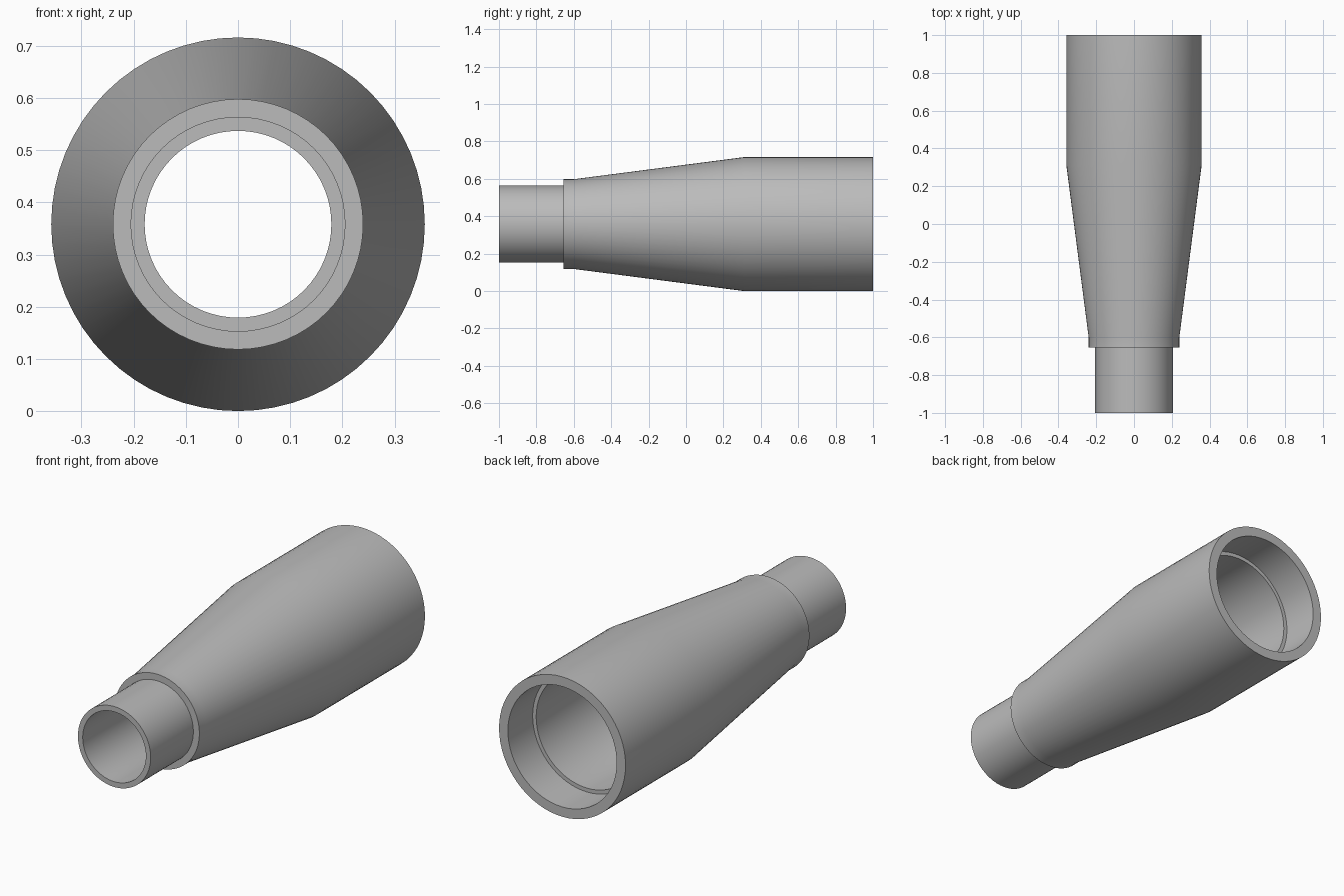
import bpy, bmesh, math

cube = bpy.data.objects.get("Cube")
if cube:
    bpy.data.objects.remove(cube, do_unlink=True)

SEGMENTS = 64
RADIUS = 0.358

grey = bpy.data.materials.new("plain grey")
grey.use_nodes = True
colour = (0.5, 0.5, 0.5, 1)
grey.diffuse_color = colour
grey.node_tree.nodes["Principled BSDF"].inputs["Base Color"].default_value = colour

# Closed wall profile as (y, radius): outside front to back, then bore back to front
profile = [
    (-1, 0.206), (-0.655, 0.206),                # spigot
    (-0.655, 0.24), (-0.6, 0.24),                # collar
    (0.31, RADIUS), (1, RADIUS),                 # taper and wide sleeve
    (1, 0.308), (0.8, 0.308),                    # socket
    (0.8, 0.288), (0.31, 0.288),                 # inner ledge and wide bore
    (-0.6, 0.179), (-1, 0.179),                  # bore taper and narrow bore
]


def lathe(name, points):
    bm = bmesh.new()
    rings = []
    for y, r in points:
        angles = [math.tau * i / SEGMENTS for i in range(SEGMENTS)]
        rings.append([bm.verts.new((r * math.sin(a), y, RADIUS + r * math.cos(a)))
                      for a in angles])
    for a, b in zip(rings, rings[1:] + rings[:1]):
        for i in range(SEGMENTS):
            j = (i + 1) % SEGMENTS
            bm.faces.new((a[i], a[j], b[j], b[i]))
    bmesh.ops.recalc_face_normals(bm, faces=bm.faces)
    mesh = bpy.data.meshes.new(name)
    bm.to_mesh(mesh)
    bm.free()
    mesh.materials.append(grey)
    obj = bpy.data.objects.new(name, mesh)
    bpy.context.collection.objects.link(obj)
    return obj


# Hollow reducer pipe
pipe = lathe("reducer_pipe", profile)
bpy.ops.object.select_all(action="DESELECT")
pipe.select_set(True)
bpy.context.view_layer.objects.active = pipe
bpy.ops.object.shade_smooth_by_angle(angle=math.radians(30))
